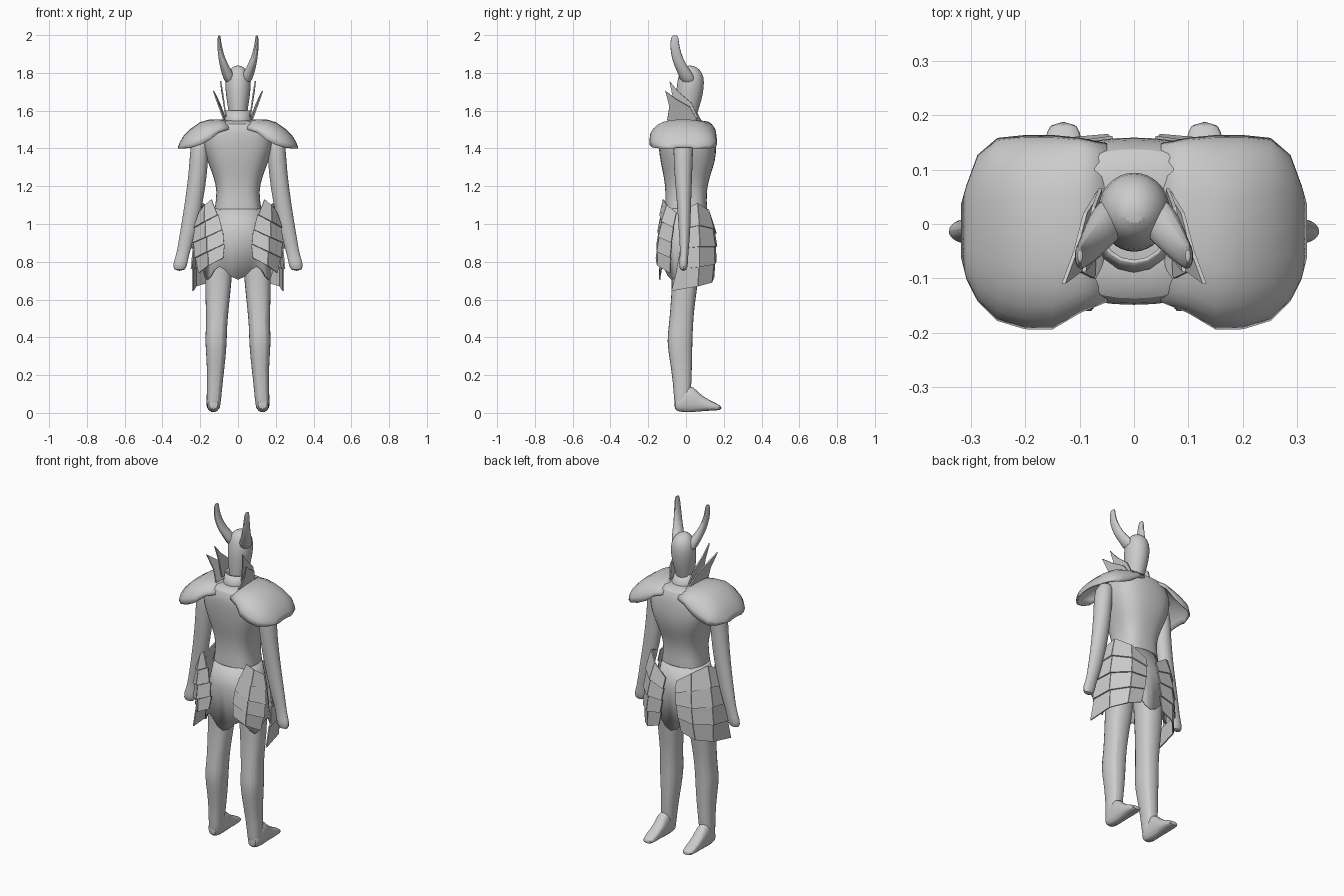
import bpy, bmesh, math
from mathutils import Vector

cube = bpy.data.objects.get("Cube")
if cube:
    bpy.data.objects.remove(cube, do_unlink=True)

steel = bpy.data.materials.new("grey_steel")
steel.use_nodes = True
GREY = (0.6, 0.6, 0.6, 1)
steel.diffuse_color = GREY
steel.node_tree.nodes["Principled BSDF"].inputs["Base Color"].default_value = GREY


def finish(name, verts, faces, side=1, angle=35, thick=0, subsurf=0):
    """Make an object, optionally mirrored in x, thickened and smoothed."""
    bm = bmesh.new()
    vs = [bm.verts.new((side * v[0], v[1], v[2])) for v in verts]
    for f in faces:
        bm.faces.new([vs[i] for i in f])
    bmesh.ops.recalc_face_normals(bm, faces=bm.faces)
    mesh = bpy.data.meshes.new(name)
    bm.to_mesh(mesh)
    bm.free()
    mesh.materials.append(steel)
    ob = bpy.data.objects.new(name, mesh)
    bpy.context.collection.objects.link(ob)
    if thick:
        mod = ob.modifiers.new("thickness", "SOLIDIFY")
        mod.thickness = thick
        mod.offset = 0
    if subsurf:
        mod = ob.modifiers.new("smooth", "SUBSURF")
        mod.levels = mod.render_levels = subsurf
    if angle:
        bpy.ops.object.select_all(action="DESELECT")
        ob.select_set(True)
        bpy.context.view_layer.objects.active = ob
        bpy.ops.object.shade_smooth_by_angle(angle=math.radians(angle))
    return ob


def power(v, e):
    return math.copysign(abs(v) ** (2 / e), v)


def loft(name, rings, n=16, e=2, axis="z", caps=True, **kw):
    """Skin rings given as (x, y, z, half width, half depth)."""
    verts, faces = [], []
    for x, y, z, a, b in rings:
        for i in range(n):
            t = math.tau * i / n
            p, q = a * power(math.cos(t), e), b * power(math.sin(t), e)
            verts.append((x + p, y + q, z) if axis == "z" else (x + p, y, z + q))
    for r in range(len(rings) - 1):
        for i in range(n):
            j = (i + 1) % n
            faces.append((r * n + i, r * n + j, r * n + n + j, r * n + n + i))
    if caps:
        faces += [tuple(range(n)), tuple(range(len(verts) - n, len(verts)))]
    return finish(name, verts, faces, **kw)


# Torso, wide at the chest and narrow at the waist
loft("torso", [(0, 0, .92, .15, .12), (0, 0, 1.08, .125, .113), (0, 0, 1.17, .11, .108),
               (0, .004, 1.25, .13, .122), (0, .01, 1.33, .162, .147),
               (0, .008, 1.41, .19, .155), (0, .002, 1.48, .19, .155),
               (0, 0, 1.535, .14, .145), (0, 0, 1.55, .07, .1)],
     n=20, e=2.7, subsurf=1)

# Tunic skirt with a zigzag hem
tunic = loft("tunic", [(0, 0, 1.08, .125, .115), (0, 0, .95, .155, .13), (0, 0, .74, .185, .14)],
             n=36, e=2.2, caps=False, thick=.008)
for v in tunic.data.vertices:
    if v.co.z < .8:
        v.co.z -= .035 * math.cos(6 * (math.tau * (v.index % 36) / 36 - math.pi / 2))

# Head
loft("head", [(0, 0, 1.53, .046, .05), (0, .005, 1.59, .05, .056), (0, .015, 1.65, .06, .068),
              (0, .022, 1.72, .07, .075), (0, .027, 1.78, .067, .07),
              (0, .025, 1.82, .046, .05), (0, .02, 1.84, .016, .016)], subsurf=1)
loft("neck_guard", [(0, 0, 1.52, .085, .095), (0, -.005, 1.56, .068, .075),
                    (0, -.01, 1.6, .062, .06)], caps=False, thick=.008)


def pauldron(name, side):
    """Boxy dome from arches at (x, top, bottom, back, front)."""
    arches = [(.05, 1.545, 1.5, -.14, .145), (.1, 1.55, 1.485, -.16, .155),
              (.15, 1.55, 1.445, -.19, .16), (.2, 1.535, 1.42, -.19, .16),
              (.25, 1.5, 1.405, -.175, .155), (.285, 1.465, 1.4, -.14, .125),
              (.305, 1.43, 1.4, -.1, .07), (.315, 1.405, 1.4, -.06, .035)]
    n, verts, faces = 13, [], []
    for x, top, low, back, front in arches:
        for i in range(n):
            t = math.pi * i / (n - 1)
            verts.append((x, (back + front) / 2 - (front - back) / 2 * power(math.cos(t), 2.6),
                          low + (top - low) * power(math.sin(t), 2.2)))
    for r in range(len(arches) - 1):
        for i in range(n - 1):
            k = r * n + i
            faces.append((k, k + 1, k + n + 1, k + n))
    finish(name, verts, faces, side, thick=.008)


def plates(name, edges, rows, side):
    """Overlapping flat plates between column edges of (top, middle, bottom) points."""
    def at(edge, t, lift):
        a, b, c = (Vector(p) for p in edge)
        p = a * (1 - t) * (1 - 2 * t) + b * 4 * t * (1 - t) + c * t * (2 * t - 1)
        return p + Vector((p.x, p.y, 0)).normalized() * lift
    verts, faces = [], []
    for left, right in zip(edges, edges[1:]):
        for r in range(rows):
            k, t, u = len(verts), r / rows, (r + 1) / rows
            verts += [at(left, t, 0), at(right, t, 0), at(right, u, .008), at(left, u, .008)]
            faces.append((k, k + 1, k + 2, k + 3))
    finish(name, verts, faces, side, angle=0, thick=.007)


REAR = [((.14, -.12, 1.13), (.08, -.14, .97), (.075, -.15, .82)),
        ((.175, -.1, 1.1), (.165, -.14, .93), (.15, -.145, .78)),
        ((.205, -.05, 1.06), (.232, -.075, .9), (.2, -.08, .74))]
FRONT = [((.035, .14, 1.01), (.045, .155, .88), (.07, .14, .72)),
         ((.12, .12, 1.07), (.14, .148, .88), (.15, .13, .69)),
         ((.185, .06, 1.11), (.22, .07, .88), (.215, .06, .67)),
         ((.205, -.02, 1.07), (.237, -.03, .87), (.232, -.075, .645))]


def spike(name, outline, side):
    """Thin collar blade leaning outward towards its tip."""
    finish(name, outline, [tuple(range(len(outline)))], side, angle=0, thick=.007)


for label, s in (("left", 1), ("right", -1)):
    pauldron(label + "_pauldron", s)
    plates(label + "_rear_plates", REAR, 4, s)
    plates(label + "_front_plates", FRONT, 4, s)

    # Horn sweeping out, back and up
    loft(label + "_horn", [(.035, .02, 1.74, .034, .045), (.052, .0, 1.79, .034, .042),
                           (.07, -.025, 1.83, .027, .036), (.087, -.047, 1.88, .018, .031),
                           (.098, -.06, 1.94, .013, .026), (.1, -.06, 1.985, .009, .022),
                           (.099, -.058, 2.0, .005, .013)], n=10, side=s, subsurf=1)

    # Collar blades
    spike(label + "_outer_collar_spike",
          [(.065, .06, 1.55), (.075, -.1, 1.55), (.1, -.088, 1.62), (.13, -.11, 1.705),
           (.108, -.05, 1.66), (.09, .02, 1.62)], s)
    spike(label + "_inner_collar_spike",
          [(.062, .065, 1.56), (.065, -.06, 1.57), (.078, -.07, 1.67), (.092, -.088, 1.757),
           (.085, -.04, 1.7), (.075, .03, 1.64)], s)

    # Arm and closed hand
    loft(label + "_arm", [(.19, -.01, 1.48, .05, .05), (.205, -.015, 1.4, .051, .055),
                          (.21, -.015, 1.28, .051, .05), (.235, -.01, 1.1, .05, .038),
                          (.262, -.008, .97, .044, .032), (.28, -.008, .89, .039, .026),
                          (.295, -.01, .83, .035, .022), (.306, -.014, .79, .04, .026),
                          (.31, -.014, .75, .032, .018)], n=12, side=s, subsurf=1)

    # Leg, then foot
    loft(label + "_leg", [(.085, 0, .98, .07, .08), (.1, 0, .8, .075, .08),
                          (.105, -.006, .68, .072, .07), (.11, -.02, .55, .062, .065),
                          (.113, -.027, .46, .057, .066), (.117, -.034, .38, .06, .07),
                          (.116, -.027, .28, .051, .061), (.122, -.02, .17, .043, .051),
                          (.128, -.02, .06, .039, .044), (.13, -.02, .01, .034, .038)],
         n=12, e=2.5, side=s, subsurf=1)
    loft(label + "_foot", [(.13, -.064, .045, .03, .03), (.13, -.03, .055, .037, .052),
                           (.13, .02, .08, .039, .08), (.13, .06, .06, .038, .055),
                           (.13, .1, .045, .038, .036), (.13, .15, .034, .036, .022),
                           (.13, .19, .025, .028, .01)],
         n=12, e=2.6, axis="y", side=s, subsurf=1)
